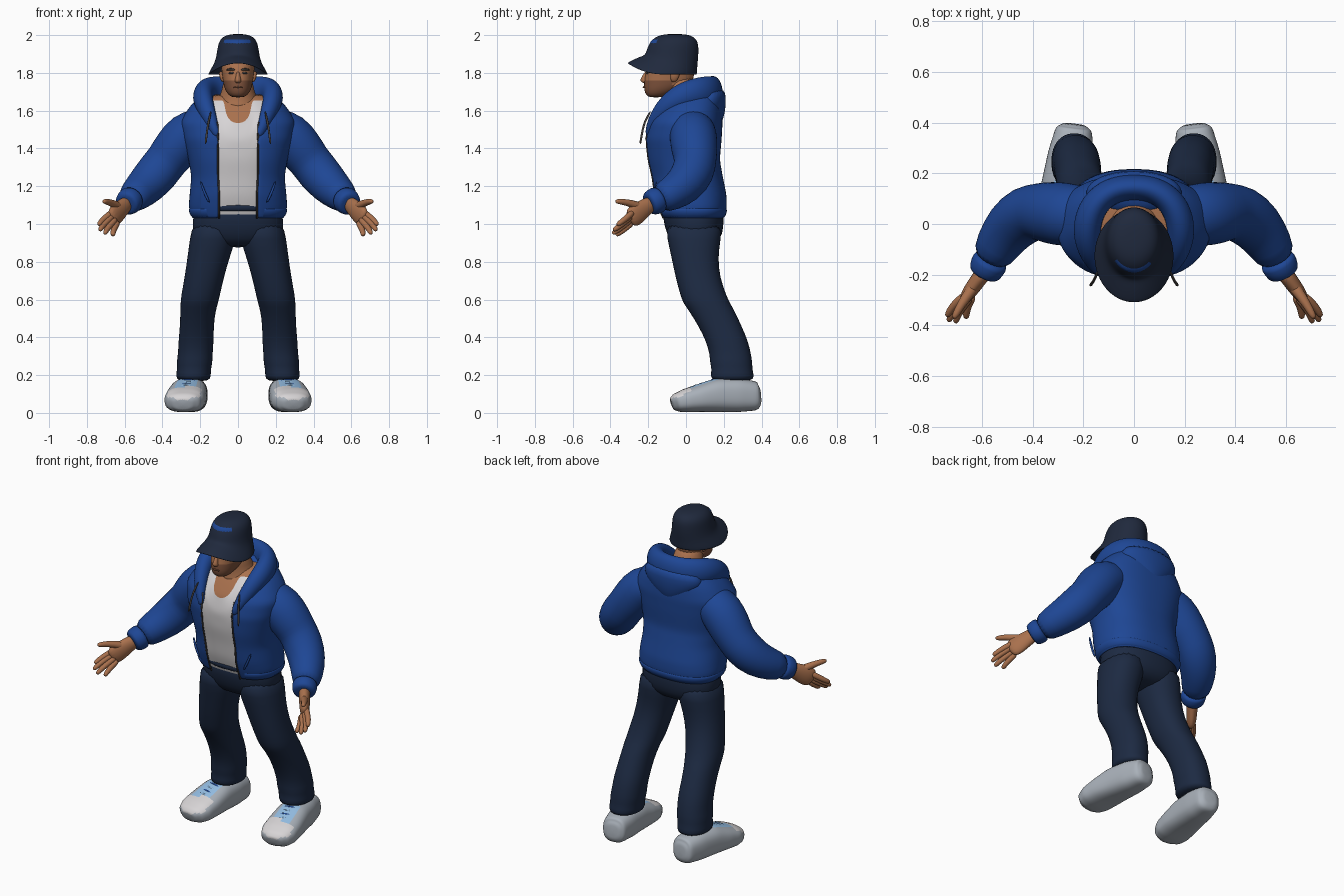
import bpy, bmesh, math
from mathutils import Vector

if "Cube" in bpy.data.objects:
    bpy.data.objects.remove(bpy.data.objects["Cube"])


def material(name, r, g, b):
    m = bpy.data.materials.new(name)
    m.use_nodes = True
    m.diffuse_color = (r, g, b, 1)
    m.node_tree.nodes["Principled BSDF"].inputs["Base Color"].default_value = (r, g, b, 1)
    return m


BLUE = material("hoodie blue", .013, .062, .30)
NAVY = material("trouser navy", .012, .023, .055)
HAT = material("hat navy", .014, .022, .046)
SKIN = material("skin", .40, .165, .075)
STUBBLE = material("stubble brown", .21, .085, .045)
WHITE = material("shirt white", .68, .66, .67)
GREY = material("shoe grey", .40, .44, .49)
PALE = material("lace pale blue", .30, .52, .78)
DARK = material("cord dark grey", .07, .06, .055)


def grid(name, rows, mats, closed=True, caps=(True, True), mirror=False, level=1, solid=0, rule=None):
    """Skin a list of point rows into one smooth object."""
    bm = bmesh.new()
    vs = [[bm.verts.new(p) for p in row] for row in rows]
    n = len(rows[0])
    for a, b in zip(vs, vs[1:]):
        for i in range(n if closed else n - 1):
            j = (i + 1) % n
            bm.faces.new((a[i], a[j], b[j], b[i]))
    for cap, row in zip(caps, (vs[0], vs[-1])):
        if cap and closed:
            bm.faces.new(row)
    bmesh.ops.recalc_face_normals(bm, faces=bm.faces)
    for f in bm.faces:
        f.smooth = True
        if rule:
            f.material_index = rule(f.calc_center_median(), f.normal)
    me = bpy.data.meshes.new(name)
    bm.to_mesh(me)
    bm.free()
    for m in mats:
        me.materials.append(m)
    ob = bpy.data.objects.new(name, me)
    bpy.context.collection.objects.link(ob)
    if mirror:
        ob.modifiers.new("mirror", "MIRROR").use_clip = False
    if solid:
        s = ob.modifiers.new("thickness", "SOLIDIFY")
        s.thickness, s.offset = solid, 0
    if level:
        s = ob.modifiers.new("smooth", "SUBSURF")
        s.levels = s.render_levels = level
    return ob


def power(v, e):
    return math.copysign(abs(v) ** (2 / e), v)


def oval(z, front, back, cx, rx, t, e=2):
    return Vector((cx + rx * power(math.cos(t), e),
                   (front + back) / 2 + (back - front) / 2 * power(math.sin(t), e), z))


def turn(n, start=0, end=math.tau):
    return [start + (end - start) * i / n for i in range(n)]


def stack(name, table, mats, n=20, e=2, **kw):
    """Level rings, each given as z, front, back, centre x, half width."""
    return grid(name, [[oval(*r, t, e) for t in turn(n)] for r in table], mats, **kw)


def tube(name, path, mats, n=14, e=2, **kw):
    """Rings across a path, each given as x, y, z, half width, half height."""
    pts = [Vector(p[:3]) for p in path]
    rows = []
    for i, p in enumerate(path):
        d = (pts[min(i + 1, len(pts) - 1)] - pts[max(i - 1, 0)]).normalized()
        side = d.cross(Vector((0, 0, 1))).normalized()
        up = side.cross(d)
        rows.append([pts[i] + side * p[3] * power(math.cos(t), e) + up * p[-1] * power(math.sin(t), e)
                     for t in turn(n)])
    return grid(name, rows, mats, **kw)


def blend(table, k):
    i = max(0, min(int(k), len(table) - 2))
    return [a + (b - a) * (k - i) for a, b in zip(table[i], table[i + 1])]


# Torso profile shared by jacket, shirt and chest: z, front, back, half width, opening
TORSO = [(1.03, -.125, .195, .235, .10), (1.08, -.145, .21, .255, .10), (1.15, -.168, .208, .25, .10),
         (1.25, -.185, .188, .24, .105), (1.34, -.205, .172, .255, .105), (1.45, -.215, .182, .285, .105),
         (1.54, -.195, .187, .30, .11), (1.62, -.14, .182, .25, .13), (1.69, -.075, .165, .18, .15)]


def torso(z):
    for i, (a, b) in enumerate(zip(TORSO, TORSO[1:])):
        if z <= b[0] or b is TORSO[-1]:
            return blend(TORSO, i + (z - a[0]) / (b[0] - a[0]))


def torso_point(z, t, inset=0):
    _, f, b, rx, _ = torso(z)
    return oval(z, f + inset, b - inset, 0, rx - inset, t, 2.4)


def jacket_row(z):
    _, f, b, rx, gap = torso(z)
    phi = math.asin((gap / rx) ** 1.2)
    ts = turn(44, phi - math.pi / 2, 1.5 * math.pi - phi) + [1.5 * math.pi - phi]
    return [torso_point(z, t) for t in ts]


heights = [1.03 + .66 * i / 22 for i in range(23)]
jacket_rows = [jacket_row(z) for z in heights]
grid("jacket_body", jacket_rows, [BLUE], closed=False, solid=.014)
tube("zip_edges", [(*(row[0] + Vector((0, -.004, 0))), .005) for row in jacket_rows[:18]],
     [DARK], n=6, mirror=True, level=0)
grid("jacket_hem", [[torso_point(1.035 + dz, t, -out) for t in turn(41, -1.08, 4.22)]
                    for dz, out in ((0, 0), (.005, .012), (.04, .012), (.05, 0))], [BLUE], closed=False)
tube("pocket_welts", [(.15, -.163, 1.11, .007), (.18, -.163, 1.17, .008), (.2, -.155, 1.23, .006)],
     [BLUE], n=8, mirror=True)


# Shirt with a scooped neckline, and the chest behind it
def neckline(t):
    if math.sin(t) > 0:
        return 1.63
    return 1.53 + .125 * min(1, (abs(torso_point(1.55, t).x) / .105) ** 2.6)


grid("shirt", [[torso_point(1.04 + (neckline(t) - 1.04) * k / 16, t, .014) for t in turn(64)]
               for k in range(17)], [WHITE], caps=(False, False))
grid("chest", [[torso_point(z, t, .02) for t in turn(40)] for z in heights[12:]], [SKIN])

# Neck and head
stack("neck", [(1.58, -.14, .12, 0, .14), (1.64, -.105, .11, 0, .115), (1.70, -.105, .07, 0, .085),
               (1.80, -.12, .04, 0, .075)], [SKIN])
stack("head", [(1.67, -.19, -.13, 0, .025), (1.68, -.212, -.09, 0, .05), (1.71, -.222, -.03, 0, .068),
               (1.735, -.222, .02, 0, .076), (1.76, -.222, .035, 0, .08), (1.79, -.215, .045, 0, .084),
               (1.83, -.213, .048, 0, .09), (1.89, -.18, .04, 0, .08)], [SKIN, STUBBLE], n=32, e=2.2,
      rule=lambda c, nrm: int(c.z < 1.755 and c.y < -.06))
stack("nose", [(1.745, -.228, -.2, 0, .014), (1.757, -.246, -.2, 0, .02), (1.775, -.238, -.2, 0, .013),
               (1.81, -.217, -.2, 0, .009)], [SKIN], n=10)
tube("mouth", [(-.026, -.218, 1.722, .004), (0, -.228, 1.726, .006), (.026, -.218, 1.722, .004)],
     [STUBBLE], n=8)
tube("eyebrows", [(.014, -.215, 1.815, .006), (.04, -.212, 1.822, .007), (.064, -.19, 1.815, .004)],
     [DARK], n=8, mirror=True)
tube("eyes", [(.02, -.208, 1.799, .004), (.034, -.209, 1.801, .007), (.05, -.2, 1.798, .004)],
     [DARK], n=8, mirror=True)
stack("ears", [(1.75, -.08, -.05, .08, .008), (1.78, -.085, -.035, .087, .013),
               (1.81, -.085, -.025, .09, .013)], [SKIN], n=10, mirror=True)

# Hat: z, front, back, half width, upward sweep of the front
BRIM = [(1.79, -.312, .055, .157, .06), (1.835, -.25, .056, .13, .045), (1.87, -.214, .06, .114, .02),
        (1.92, -.205, .063, .106, 0), (1.968, -.185, .06, .098, 0), (1.996, -.145, .03, .068, 0),
        (2.002, -.09, -.03, .02, 0)]


def hat_point(k, t, grow=1):
    z, f, b, rx, lift = blend(BRIM, k)
    p = oval(z + lift * max(0, -math.sin(t)) ** 2, f, b, 0, rx, t)
    centre = Vector((0, -.07, 1.9))
    return centre + (p - centre) * grow


grid("hat", [[hat_point(k, t) for t in turn(36)] for k in range(len(BRIM))], [HAT],
     caps=(False, True), solid=.008, level=2)
grid("hat_patch", [[hat_point(3.7 + 1.05 * r * power(math.sin(a), 3), -1.63 + .8 * r * power(math.cos(a), 3), 1.012)
                    for a in turn(32)] for r in (1, .8, .6, .4, .2, .02)], [BLUE], caps=(False, True), level=0)

# Hood: a thick collar around the neck with a drape down the back
half = [(.112, -.205, 1.46, .012, .02), (.14, -.175, 1.54, .034, .036), (.18, -.10, 1.635, .05, .058),
        (.19, -.01, 1.685, .058, .072), (.16, .08, 1.70, .058, .082), (.09, .135, 1.695, .055, .09)]
tube("hood_collar", half + [(0, .148, 1.69, .052, .095)] + [(-p[0], *p[1:]) for p in half[::-1]],
     [BLUE], n=16, level=2)
stack("hood_drape", [(1.50, .13, .17, 0, .03), (1.55, .06, .197, 0, .10), (1.61, .02, .21, 0, .185),
                     (1.67, .03, .212, 0, .20), (1.72, .08, .205, 0, .15)], [BLUE], n=28)
tube("drawstrings", [(.142, -.185, 1.60, .006), (.157, -.222, 1.54, .006), (.167, -.235, 1.47, .006),
                     (.172, -.243, 1.42, .007)], [DARK], n=8, mirror=True)

# Sleeves and cuffs
tube("sleeves", [(.15, .03, 1.50, .10), (.205, .032, 1.50, .118), (.27, .038, 1.475, .128),
                 (.335, .045, 1.39, .124), (.375, .05, 1.34, .113), (.42, .042, 1.28, .118),
                 (.485, -.005, 1.205, .108), (.54, -.085, 1.155, .09), (.57, -.15, 1.128, .075)],
     [BLUE], n=20, mirror=True)
tube("cuffs", [(.56, -.135, 1.135, .066), (.568, -.15, 1.128, .075), (.59, -.19, 1.108, .068),
               (.594, -.198, 1.104, .055)], [BLUE], n=18, mirror=True)

# Hands: palm, four fingers and thumb
tube("palms", [(.582, -.175, 1.115, .036, .042), (.61, -.215, 1.088, .032, .048),
               (.645, -.262, 1.052, .031, .062), (.672, -.302, 1.022, .022, .052)],
     [SKIN], mirror=True, level=2)
FINGERS = {"index": ((.682, -.295, 1.05), (.738, -.365, .995)), "middle": ((.677, -.303, 1.03), (.732, -.385, .966)),
           "ring": ((.662, -.308, 1.01), (.705, -.39, .948)), "little": ((.645, -.30, .995), (.662, -.372, .94))}
for name, (root, tip) in FINGERS.items():
    a, b = Vector(root), Vector(tip)
    curl = Vector((.006, .004, 0))
    tube(name + "_fingers", [(*(a.lerp(b, k) + curl * math.sin(k * math.pi)), r)
                             for k, r in ((-.3, .017), (.1, .018), (.55, .016), (.9, .014), (1, .008))],
         [SKIN], n=10, mirror=True)
tube("thumbs", [(.615, -.225, 1.08, .026), (.645, -.265, 1.10, .024), (.68, -.315, 1.115, .018),
                (.705, -.36, 1.12, .015), (.712, -.373, 1.12, .008)], [SKIN], n=10, mirror=True)

# Trousers
stack("trouser_seat", [(1.11, -.115, .185, 0, .215), (1.05, -.125, .20, 0, .238), (.98, -.113, .20, 0, .245),
                       (.92, -.09, .185, 0, .225), (.875, -.045, .13, 0, .14)], [NAVY], n=28, e=2.3)
stack("waistband", [(1.065, -.13, .19, 0, .22), (1.07, -.14, .19, 0, .222), (1.105, -.14, .19, 0, .222),
                    (1.11, -.13, .19, 0, .22)], [NAVY], n=28, e=2.3)
stack("trouser_legs", [(1.02, -.115, .195, .13, .11), (.92, -.10, .185, .132, .124), (.82, -.077, .17, .157, .112),
                       (.72, -.057, .18, .178, .105), (.62, -.03, .215, .199, .103), (.58, -.015, .235, .205, .10),
                       (.54, .015, .258, .212, .094), (.46, .065, .295, .218, .09), (.38, .105, .33, .222, .094),
                       (.31, .125, .345, .226, .092), (.27, .125, .352, .23, .096), (.23, .136, .352, .233, .09),
                       (.195, .128, .362, .236, .094), (.165, .14, .355, .236, .084)],
      [NAVY], n=22, mirror=True, e=2.2)


# Shoes: y, half width, bottom, top
SHOE = [(.395, .04, .05, .13), (.375, .072, .012, .165), (.28, .09, .004, .185), (.17, .10, .004, .185),
        (.08, .108, .004, .155), (0, .108, .002, .128), (-.05, .088, .004, .104), (-.076, .045, .014, .075)]


def shoe_x(y):
    return .235 + (.39 - y) * .125


def shoe_colour(c, nrm):
    across = abs(c.x - shoe_x(c.y))
    if nrm.z > .35 and c.z > .06:
        if c.y < .03 and across < .09:
            return 1
        if c.y < .17 and across < .055:
            return 2
    return 0


fine = [blend(SHOE, k / 3) for k in range(3 * len(SHOE) - 2)]
tube("shoes", [(shoe_x(y), y, (lo + hi) / 2, w, (hi - lo) / 2) for y, w, lo, hi in fine],
     [GREY, WHITE, PALE], n=28, e=2.6, mirror=True, rule=shoe_colour)
for i in range(4):
    y = .05 + .03 * i
    z = blend(SHOE, 4 + (.08 - y) / .08 if y < .08 else 3 + (.17 - y) / .09)[3]
    tube("shoe_laces", [(shoe_x(y) + s * .062, y + .012 * s, z - .018 * s * s, .007) for s in (-1, -.5, 0, .5, 1)],
         [BLUE if i % 2 else PALE], n=8, mirror=True)
